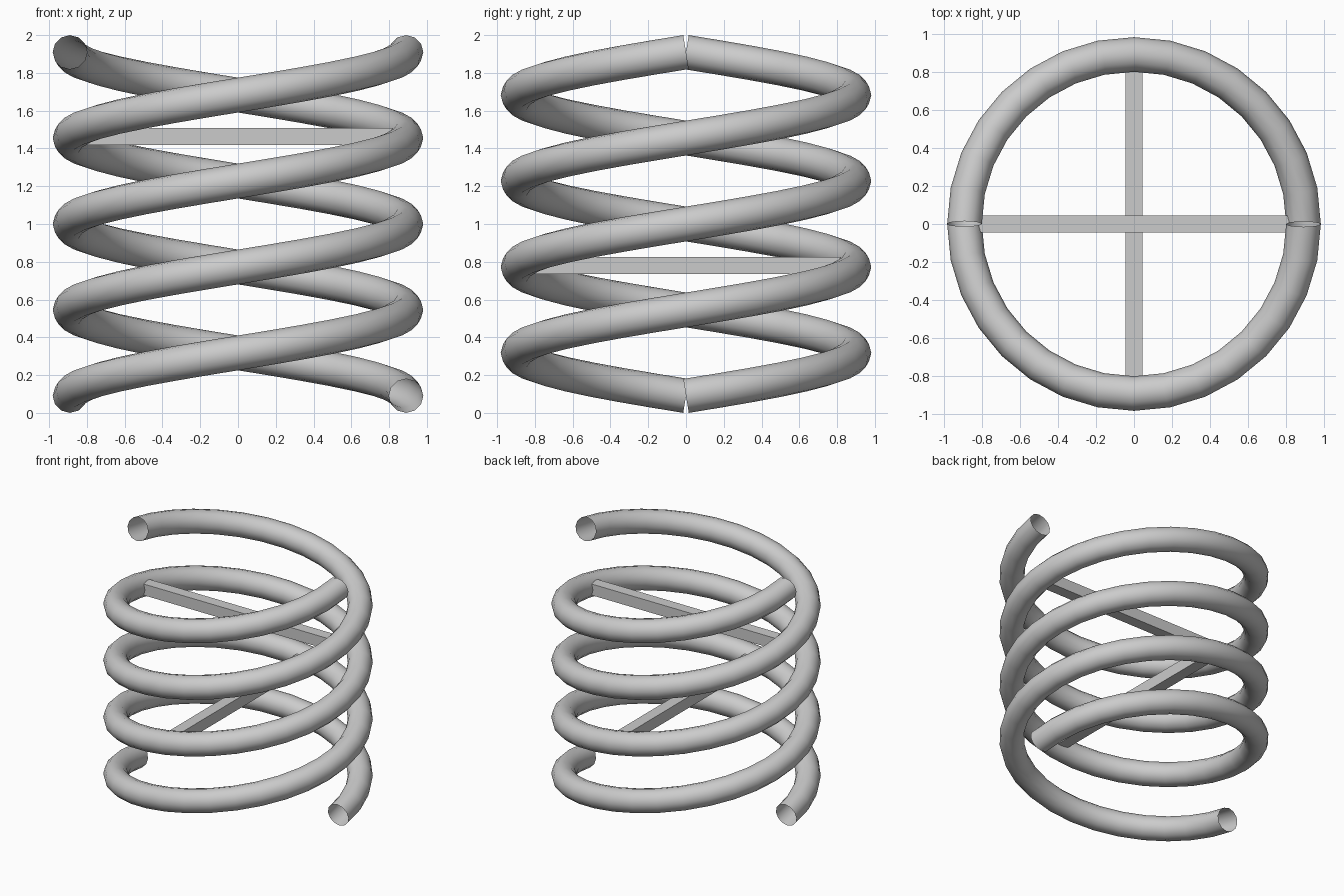
import bpy, bmesh
from math import sin, cos, pi, atan2
from mathutils import Vector

if "Cube" in bpy.data.objects:
    bpy.data.objects.remove(bpy.data.objects["Cube"])

R, r = 0.89, 0.091            # helix radius, tube radius
TURNS, PER_TURN, SIDES = 2, 32, 12
Z0, Z1 = 0.09, 1.91


def finish(bm, name, smooth):
    bmesh.ops.recalc_face_normals(bm, faces=bm.faces)
    me = bpy.data.meshes.new(name)
    bm.to_mesh(me)
    bm.free()
    ob = bpy.data.objects.new(name, me)
    bpy.context.collection.objects.link(ob)
    for p in me.polygons:
        p.use_smooth = smooth
    return ob


def strand(name, start):
    """Open-ended tube swept along a rising helix."""
    bm = bmesh.new()
    n = TURNS * PER_TURN
    slope = atan2(Z1 - Z0, TURNS * 2 * pi * R)
    rings = []
    for i in range(n + 1):
        a = start + 2 * pi * i / PER_TURN
        out = Vector((cos(a), sin(a), 0))
        along = Vector((-sin(a), cos(a), 0))
        up = Vector((0, 0, cos(slope))) - along * sin(slope)
        c = out * R + Vector((0, 0, Z0 + (Z1 - Z0) * i / n))
        rings.append([bm.verts.new(c + out * r * cos(t) + up * r * sin(t))
                      for t in (2 * pi * k / SIDES for k in range(SIDES))])
    for a, b in zip(rings, rings[1:]):
        for k in range(SIDES):
            m = (k + 1) % SIDES
            bm.faces.new((a[k], a[m], b[m], b[k]))
    return finish(bm, name, True)


def rung(name, size, z):
    """Square bar joining the two strands."""
    bm = bmesh.new()
    bmesh.ops.create_cube(bm, size=1)
    bmesh.ops.scale(bm, vec=size, verts=bm.verts)
    ob = finish(bm, name, False)
    ob.location.z = z


# two intertwined strands
strand("helix_strand_a", pi)
strand("helix_strand_b", 0)

# cross bars
rung("upper_rung", (2 * R, 0.09, 0.09), 1.463)
rung("lower_rung", (0.09, 2 * R, 0.09), 0.78)
